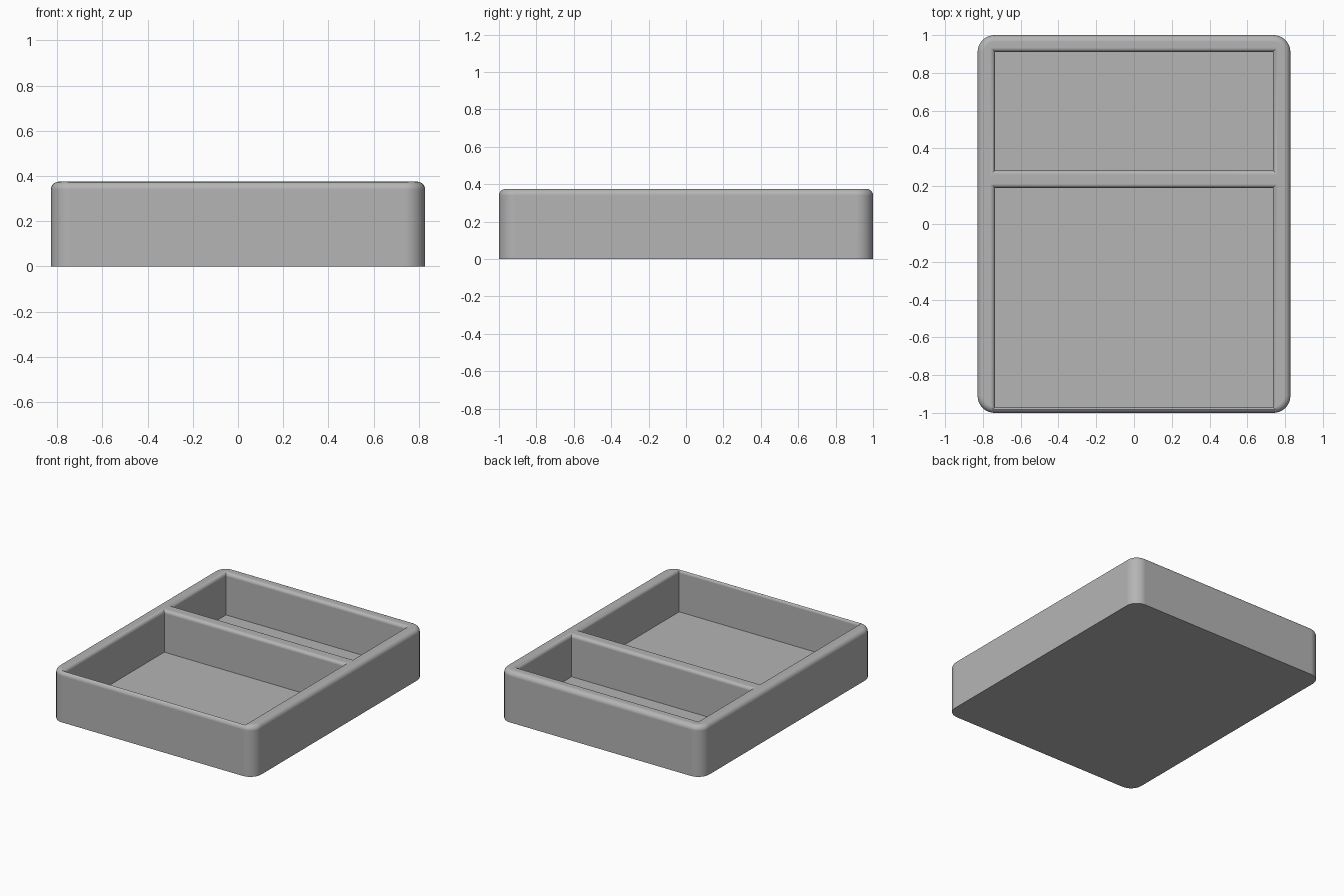
import bpy, bmesh, math

cube = bpy.data.objects.get("Cube")
if cube:
    bpy.data.objects.remove(cube, do_unlink=True)

HALF_X, HALF_Y, HEIGHT, FLOOR = 0.828, 1.0, 0.375, 0.065
CORNER, OUTER_FILLET, INNER_FILLET, STEPS = 0.09, 0.035, 0.025, 8
CAVITY_X = 0.735

grey = bpy.data.materials.new("plain grey")
grey.use_nodes = True
colour = (0.46, 0.46, 0.46, 1)
grey.diffuse_color = colour
grey.node_tree.nodes["Principled BSDF"].inputs["Base Color"].default_value = colour


def rounded_ring(inset, z):
    """Outline of the tray, moved inward by inset."""
    r = CORNER - inset
    ring = []
    for k, (sx, sy) in enumerate(((1, 1), (-1, 1), (-1, -1), (1, -1))):
        for i in range(STEPS + 1):
            a = math.pi / 2 * (k + i / STEPS)
            ring.append((sx * (HALF_X - CORNER) + r * math.cos(a),
                         sy * (HALF_Y - CORNER) + r * math.sin(a), z))
    return ring


def square_ring(y0, y1, grow, z):
    """Square-cornered compartment outline, moved outward by grow."""
    x, y0, y1 = CAVITY_X + grow, y0 - grow, y1 + grow
    return [(x, y1, z), (-x, y1, z), (-x, y0, z), (x, y0, z)]


def loft(name, rings):
    """Closed solid through a stack of rings."""
    bm = bmesh.new()
    loops = [[bm.verts.new(p) for p in ring] for ring in rings]
    n = len(loops[0])
    for low, high in zip(loops, loops[1:]):
        for i in range(n):
            j = (i + 1) % n
            bm.faces.new((low[i], low[j], high[j], high[i]))
    bm.faces.new(loops[0][::-1])
    bm.faces.new(loops[-1])
    bmesh.ops.recalc_face_normals(bm, faces=bm.faces)
    mesh = bpy.data.meshes.new(name)
    bm.to_mesh(mesh)
    bm.free()
    obj = bpy.data.objects.new(name, mesh)
    bpy.context.collection.objects.link(obj)
    mesh.materials.append(grey)
    return obj


arc = [math.pi / 2 * i / STEPS for i in range(STEPS + 1)]

# Tray body with rounded corners and a rounded outer rim
tray = loft("divided_tray", [rounded_ring(0, 0)] + [
    rounded_ring(OUTER_FILLET * (1 - math.cos(a)),
                 HEIGHT - OUTER_FILLET * (1 - math.sin(a))) for a in arc])

bpy.context.view_layer.objects.active = tray
tray.select_set(True)

# Front and back compartments, flared at the mouth to round the inner rim
for name, y0, y1 in (("front_cutter", -0.97, 0.19), ("back_cutter", 0.285, 0.91)):
    rings = [square_ring(y0, y1, 0, FLOOR)]
    rings += [square_ring(y0, y1, INNER_FILLET * (1 - math.cos(a)),
                          HEIGHT - INNER_FILLET * (1 - math.sin(a))) for a in arc]
    rings.append(square_ring(y0, y1, INNER_FILLET, HEIGHT + 0.05))
    cutter = loft(name, rings)
    cutter.hide_render = True
    cut = tray.modifiers.new(name, "BOOLEAN")
    cut.operation, cut.solver, cut.object = "DIFFERENCE", "EXACT", cutter
    bpy.ops.object.modifier_apply(modifier=cut.name)
    bpy.data.objects.remove(cutter, do_unlink=True)

# Smooth fillets, flat walls
bpy.ops.object.shade_smooth_by_angle(angle=math.radians(30))
weighted = tray.modifiers.new("flat_walls", "WEIGHTED_NORMAL")
weighted.keep_sharp = True
